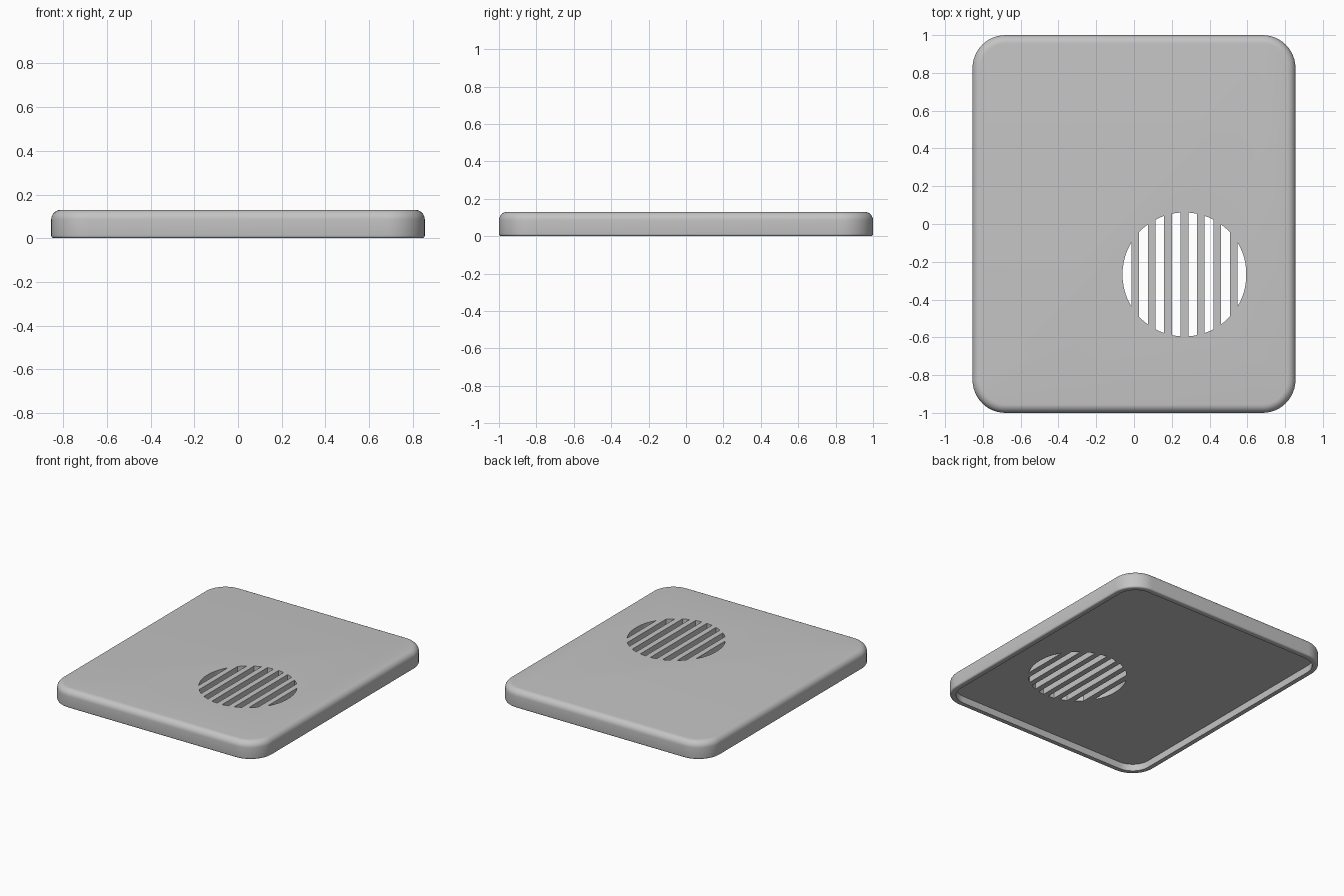
import bpy, bmesh
from math import sin, cos, pi, sqrt, radians

default = bpy.data.objects.get("Cube")
if default:
    bpy.data.objects.remove(default, do_unlink=True)

HALF_X, HALF_Y, HEIGHT = 0.855, 1.0, 0.13
CORNER, TOP_FILLET, BOTTOM_FILLET = 0.175, 0.045, 0.012
WALL, CEILING = 0.04, 0.05
GRILLE_X, GRILLE_Y, GRILLE_R = 0.267, -0.267, 0.328
SLOTS, PITCH, SLOT_WIDTH = 8, 0.0868, 0.046

grey = bpy.data.materials.new("plain grey")
grey.use_nodes = True
colour = (0.55, 0.55, 0.55, 1)
grey.diffuse_color = colour
grey.node_tree.nodes["Principled BSDF"].inputs["Base Color"].default_value = colour


def make_object(name, bm):
    bmesh.ops.recalc_face_normals(bm, faces=bm.faces)
    mesh = bpy.data.meshes.new(name)
    bm.to_mesh(mesh)
    bm.free()
    mesh.materials.append(grey)
    obj = bpy.data.objects.new(name, mesh)
    bpy.context.collection.objects.link(obj)
    return obj


def rounded_ring(bm, inset, z, steps=12):
    """Rounded rectangle of vertices, inset from the outer outline."""
    r = CORNER - inset
    verts = []
    for quarter, (sx, sy) in enumerate([(1, 1), (-1, 1), (-1, -1), (1, -1)]):
        for i in range(steps + 1):
            a = (quarter + i / steps) * pi / 2
            verts.append(bm.verts.new((sx * (HALF_X - CORNER) + r * cos(a),
                                       sy * (HALF_Y - CORNER) + r * sin(a), z)))
    return verts


# Shell section: recessed ceiling, inner wall, rim, outer wall, top edge
section = [(WALL, CEILING), (WALL, 0)]
for i in range(5):
    a = i / 4 * pi / 2
    section.append((BOTTOM_FILLET * (1 - sin(a)), BOTTOM_FILLET * (1 - cos(a))))
for i in range(9):
    a = i / 8 * pi / 2
    section.append((TOP_FILLET * (1 - cos(a)), HEIGHT - TOP_FILLET * (1 - sin(a))))

bm = bmesh.new()
rings = [rounded_ring(bm, inset, z) for inset, z in section]
for low, high in zip(rings, rings[1:]):
    for i in range(len(low)):
        j = (i + 1) % len(low)
        bm.faces.new((low[i], low[j], high[j], high[i]))
bm.faces.new(rings[0])
bm.faces.new(rings[-1])
cover = make_object("cover_shell", bm)

# Grille slots: strips trimmed to a circle, cut through the top
bm = bmesh.new()
for s in range(SLOTS):
    middle = (s - (SLOTS - 1) / 2) * PITCH
    left = max(middle - SLOT_WIDTH / 2, -GRILLE_R + 0.0005)
    right = min(middle + SLOT_WIDTH / 2, GRILLE_R - 0.0005)
    xs = [left + (right - left) * i / 8 for i in range(9)]
    outline = [(x, sqrt(GRILLE_R ** 2 - x * x)) for x in xs]
    outline += [(x, -y) for x, y in reversed(outline)]
    face = bm.faces.new([bm.verts.new((GRILLE_X + x, GRILLE_Y + y, 0.01))
                         for x, y in outline])
    grown = bmesh.ops.extrude_face_region(bm, geom=[face])["geom"]
    bmesh.ops.translate(bm, vec=(0, 0, 0.2),
                        verts=[v for v in grown if isinstance(v, bmesh.types.BMVert)])
cutter = make_object("grille_cutter", bm)
cutter.hide_render = True
cutter.display_type = 'WIRE'

cut = cover.modifiers.new("grille", 'BOOLEAN')
cut.operation = 'DIFFERENCE'
cut.solver = 'EXACT'
cut.object = cutter
bpy.ops.object.select_all(action='DESELECT')
cover.select_set(True)
bpy.context.view_layer.objects.active = cover
bpy.ops.object.modifier_apply(modifier=cut.name)
bpy.data.objects.remove(cutter, do_unlink=True)

bpy.ops.object.shade_smooth_by_angle(angle=radians(35))
